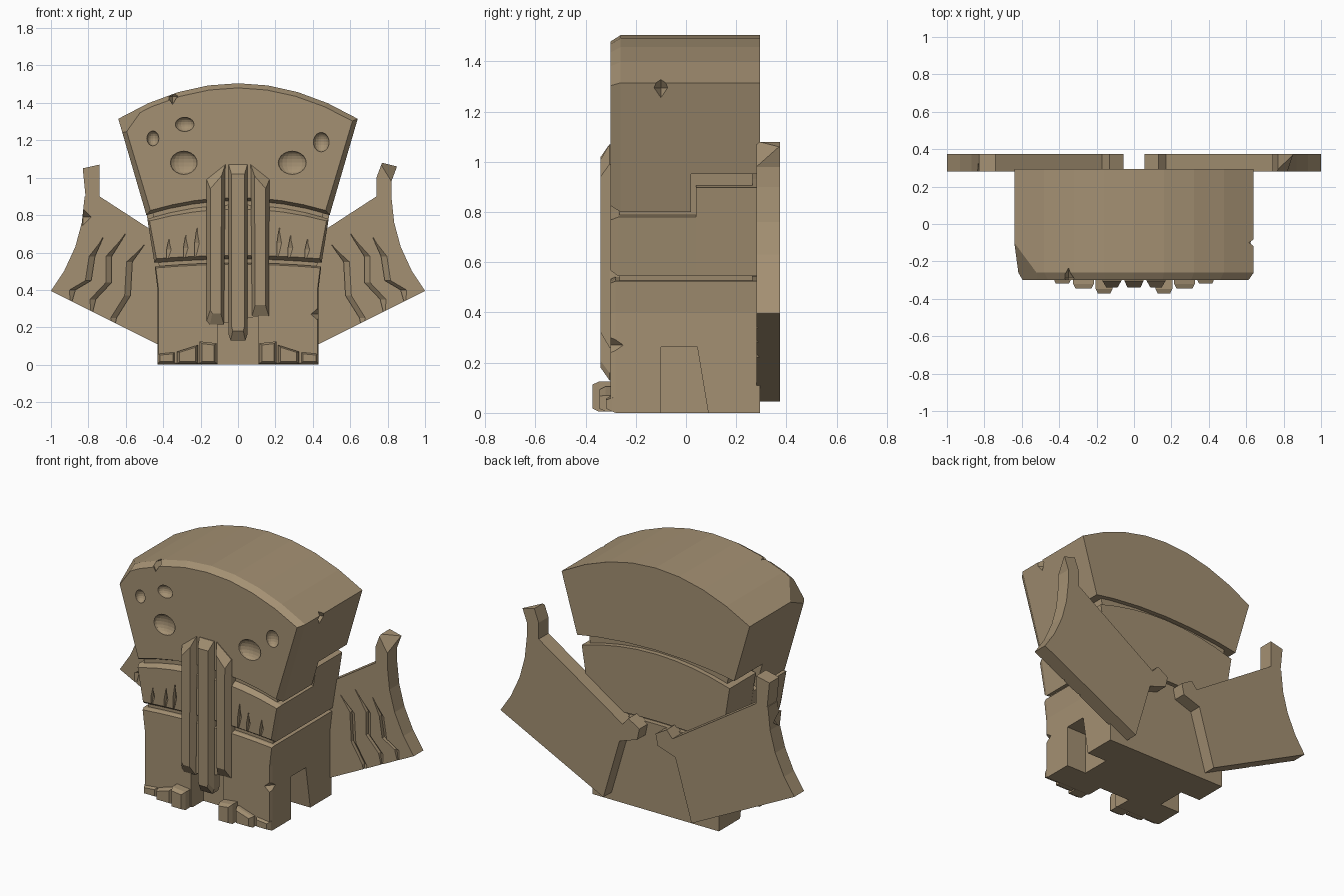
import bpy, bmesh
from mathutils import Vector, Matrix
from mathutils.geometry import normal

if "Cube" in bpy.data.objects:
    bpy.data.objects.remove(bpy.data.objects["Cube"])

stone = bpy.data.materials.new("brown stone")
stone.diffuse_color = (0.37, 0.28, 0.17, 1)
stone.use_nodes = True
stone.node_tree.nodes["Principled BSDF"].inputs["Base Color"].default_value = stone.diffuse_color


def finish(name, bm):
    bmesh.ops.recalc_face_normals(bm, faces=bm.faces)
    me = bpy.data.meshes.new(name)
    bm.to_mesh(me)
    bm.free()
    me.materials.append(stone)
    ob = bpy.data.objects.new(name, me)
    bpy.context.collection.objects.link(ob)
    return ob


def skin(name, rings):
    """Closed solid through a list of equally long point rings."""
    bm = bmesh.new()
    vs = [[bm.verts.new(p) for p in r] for r in rings]
    n = len(vs[0])
    for a, b in zip(vs, vs[1:]):
        for i in range(n):
            bm.faces.new((a[i], a[(i + 1) % n], b[(i + 1) % n], b[i]))
    bm.faces.new(vs[0])
    bm.faces.new(vs[-1])
    return finish(name, bm)


def prism(name, pts, d0, d1, cx=0.0, cz=0.0, c=0.0, axis='y'):
    """Extrude a profile; the d0 end is chamfered by cx, cz over depth c."""
    us, zs = [p[0] for p in pts], [p[1] for p in pts]
    mu, mz = (min(us) + max(us)) / 2, (min(zs) + max(zs)) / 2
    su, sz = 1 - cx / (max(us) - mu), 1 - cz / (max(zs) - mz)

    def ring(d, a, b):
        q = [(mu + (u - mu) * a, mz + (z - mz) * b) for u, z in pts]
        return [(u, d, z) if axis == 'y' else (d, u, z) for u, z in q]
    rings = [ring(d0, su, sz)] + ([ring(d0 + c, 1, 1)] if c else []) + [ring(d1, 1, 1)]
    return skin(name, rings)


def arc(hw, edge, mid, n=8):
    """Arched line from +hw to -hw."""
    xs = [hw - 2 * hw * i / n for i in range(n + 1)]
    return [(x, mid - (mid - edge) * (x / hw) ** 2) for x in xs]


def groove(path, w, d, yf):
    """Wedge-shaped carving cutter along a path on a front face."""
    rings = []
    for i, (x, z) in enumerate(path):
        k = 0.25 if i in (0, len(path) - 1) else 1
        rings.append([(x, yf - .01, z), (x + w * k, yf - .01, z), (x, yf + d * k, z)])
    return skin("cutter", rings)


def blob(loc, size, sub=1):
    bm = bmesh.new()
    m = Matrix.Translation(loc) @ Matrix.Diagonal((*size, 1))
    if sub == 1:   # eight-sided diamond chip
        bmesh.ops.create_uvsphere(bm, u_segments=4, v_segments=2, radius=1, matrix=m)
    else:
        bmesh.ops.create_uvsphere(bm, u_segments=16, v_segments=10, radius=1, matrix=m)
    return finish("cutter", bm)


def carve(ob, cutters):
    for c in cutters:
        c.hide_render = True
        m = ob.modifiers.new("cut", 'BOOLEAN')
        m.operation, m.solver, m.object = 'DIFFERENCE', 'EXACT', c
    dg = bpy.context.evaluated_depsgraph_get()
    me = bpy.data.meshes.new_from_object(ob.evaluated_get(dg))
    ob.modifiers.clear()
    ob.data = me
    for c in cutters:
        bpy.data.objects.remove(c)


def slice_corner(ob, a, b, c, corner):
    """Cut a corner off along the plane through three points."""
    a, corner = Vector(a), Vector(corner)
    n = normal(a, Vector(b), Vector(c))
    if n.dot(corner - a) < 0:
        n = -n
    bm = bmesh.new()
    bm.from_mesh(ob.data)
    bmesh.ops.bisect_plane(bm, geom=bm.verts[:] + bm.edges[:] + bm.faces[:],
                           plane_co=a, plane_no=n, clear_outer=True)
    bmesh.ops.holes_fill(bm, edges=[e for e in bm.edges if e.is_boundary])
    bmesh.ops.recalc_face_normals(bm, faces=bm.faces)
    bm.to_mesh(ob.data)
    bm.free()


# Head: flared arched block, stepped underneath at the back, with pits
head = prism("head", arc(.64, 1.315, 1.505) + arc(.49, .80, .875)[::-1],
             -.3, .295, .028, .025, .04)
slice_corner(head, (-.64, -.1, 1.315), (-.5, -.27, 1.40), (-.60, -.3, 1.24), (-.66, -.32, 1.35))
step = prism("cutter", arc(.8, .895, 1.0) + [(-.8, .6), (.8, .6)], .02, .5)
pits = [(-.29, 1.08, .072, .062), (.29, 1.08, .075, .062), (-.285, 1.285, .05, .038),
        (-.455, 1.21, .032, .04), (.445, 1.19, .042, .052)]
carve(head, [step] + [blob((x, -.3, z), (a, .035, b), 2) for x, z, a, b in pits]
      + [blob((-.35, -.29, 1.435), (.03, .07, .05)), blob((.64, -.1, 1.295), (.06, .03, .055))])

# Inner core seen in the seams
prism("core", [(.41, .42), (-.41, .42), (-.49, 1.1), (.49, 1.1)], -.265, .265)

# Middle band, higher at the back
band_front = prism("band_front", arc(.485, .78, .855) + arc(.447, .545, .565)[::-1],
                   -.3, .04, .012, .022, .03)
prism("band_back", arc(.503, .897, .975) + arc(.447, .545, .565)[::-1], .04, .295)
marks = []
for x, z0, z1 in ((.37, .56, .67), (.28, .56, .69), (.22, .57, .73)):
    for s in (-1, 1):
        marks.append(groove([(s * x, z1), (s * x - .012, (z0 + z1) / 2), (s * x - .012, z0)],
                            .035, .025, -.3))
carve(band_front, marks)

# Lower block with leg gaps
base = prism("legs", [(-.43, 0), (.43, 0), (.43, .4)] + arc(.445, .525, .545)
             + [(-.43, .4)], -.3, .295, .006, .008, .02)
gap = [(-.1, -.1), (-.1, .262), (.045, .262), (.105, -.1)]
carve(base, [prism("cutter", gap, .29, .6, axis='x'),
             prism("cutter", gap, -.6, -.29, axis='x'),
             prism("cutter", [(-.11, -.1), (.11, -.1), (.11, .26), (-.11, .215)], -.5, -.18),
             blob((.43, -.3, .27), (.04, .05, .035))])

# Trunk made of three ribs
prism("trunk_left", [(-.168, .235), (-.15, .215), (-.075, .215), (-.068, 1.07), (-.168, .99)],
      -.34, -.25, .02, .06, .035)
prism("trunk_middle", [(-.05, .16), (-.04, .13), (.04, .13), (.05, .16), (.05, 1.07), (-.05, 1.07)],
      -.34, -.25, .015, .05, .035)
prism("trunk_right", [(.075, .26), (.165, .26), (.168, .99), (.068, 1.07)],
      -.34, -.25, .02, .06, .035)

# Toes, growing towards the middle
for s, side in ((-1, "left"), (1, "right")):
    for x0, x1, z0, z1, y in ((.335, .43, .06, .07, -.318), (.215, .325, .07, .105, -.345),
                              (.115, .205, .125, .115, -.372)):
        prism("toe_" + side, [(s * x0, .005), (s * x1, .005), (s * x1, z0), (s * x0, z1)],
              y, -.25, .012, .012, .025)

# Ears: flat curved fins on the back with hooked ends and wavy carvings
outline = [(.17, .53), (.13, .575), (.055, .53), (.07, .46), (.19, .42), (.30, .045),
           (1.0, .395), (.93, .5), (.87, .63), (.835, .76), (.82, .9)]
tips = {1: [(.82, .98), (.85, 1.06), (.77, 1.08), (.74, 1.0), (.74, .9)],
        -1: [(.815, .9), (.83, 1.05), (.74, 1.07), (.74, .9)]}
waves = [[(.50, .64), (.565, .55), (.575, .37), (.65, .25), (.66, .2)],
         [(.60, .70), (.675, .58), (.675, .44), (.76, .35), (.78, .27)],
         [(.72, .68), (.765, .58), (.785, .45), (.87, .40), (.89, .33)]]
for s, side in ((-1, "left"), (1, "right")):
    ear = prism("ear_" + side, [(s * x, z) for x, z in outline + tips[s]], .28, .375)
    cuts = [groove([(s * x, z) for x, z in w], s * .045, .022, .28) for w in waves]
    if s < 0:
        cuts.append(blob((-.83, .28, .79), (.045, .06, .045)))
    carve(ear, cuts)
    if s > 0:
        slice_corner(ear, (.85, .37, 1.06), (.765, .28, 1.07), (.82, .28, .98), (.86, .28, 1.07))
